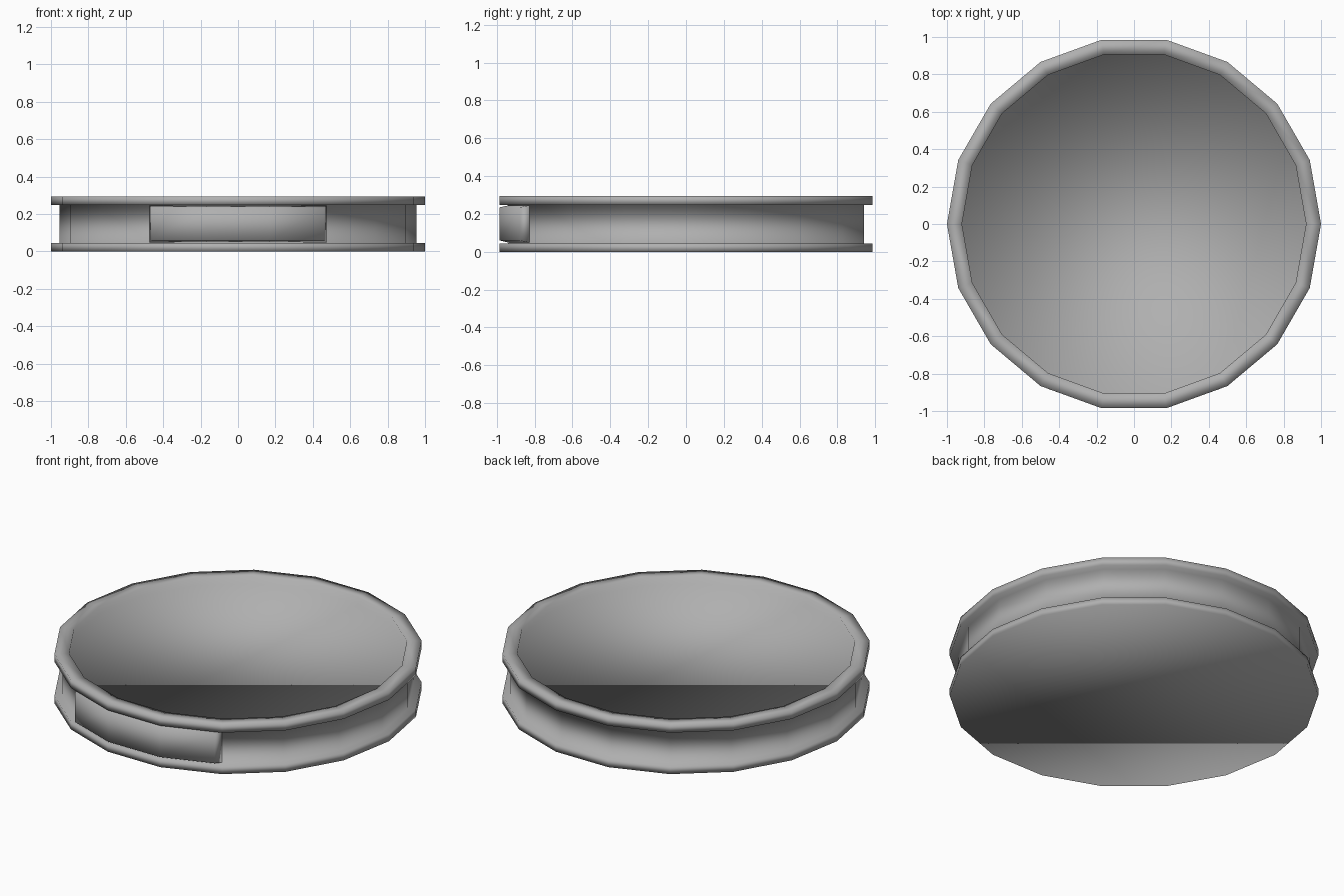
import bpy, bmesh
from math import cos, sin, radians

if "Cube" in bpy.data.objects:
    bpy.data.objects.remove(bpy.data.objects["Cube"])

SIDES = 18

grey = bpy.data.materials.new("dark_grey")
grey.diffuse_color = (0.43, 0.43, 0.43, 1.0)
grey.use_nodes = True
grey.node_tree.nodes["Principled BSDF"].inputs["Base Color"].default_value = grey.diffuse_color


def finish(name, bm):
    bmesh.ops.recalc_face_normals(bm, faces=bm.faces)
    mesh = bpy.data.meshes.new(name)
    bm.to_mesh(mesh)
    bm.free()
    for p in mesh.polygons:
        p.use_smooth = True
    mesh.materials.append(grey)
    obj = bpy.data.objects.new(name, mesh)
    bpy.context.collection.objects.link(obj)
    return obj


def bridge(bm, a, b):
    n = len(a)
    for i in range(n):
        j = (i + 1) % n
        bm.faces.new((a[i], a[j], b[j], b[i]))


# Disc body: flat base, grooved side wall, raised rim and shallow recessed top
profile = [(1.0, 0.0), (1.0, 0.045), (0.955, 0.045), (0.955, 0.248),
           (1.0, 0.248), (1.0, 0.295), (0.92, 0.295), (0.92, 0.25)]
bm = bmesh.new()
rings = []
for r, z in profile:
    rings.append([bm.verts.new((r * cos(radians(360 * i / SIDES)),
                                r * sin(radians(360 * i / SIDES)), z))
                  for i in range(SIDES)])
for lower, upper in zip(rings, rings[1:]):
    bridge(bm, lower, upper)
bm.faces.new(rings[0])
bm.faces.new(rings[-1])
finish("disc_body", bm)

# Raised front panel: a faceted block following the wall, tapering outwards
outer = [(-0.463, -0.88), (-0.17, -0.985), (0.17, -0.985), (0.463, -0.88)]
inner = [(-0.475, -0.825), (-0.165, -0.935), (0.165, -0.935), (0.475, -0.825)]
bm = bmesh.new()
sections = []
for (ox, oy), (ix, iy) in zip(outer, inner):
    sections.append([bm.verts.new(c) for c in
                     ((ox, oy, 0.06), (ox, oy, 0.235),
                      (ix, iy, 0.246), (ix, iy, 0.048))])
for a, b in zip(sections, sections[1:]):
    bridge(bm, a, b)
bm.faces.new(sections[0])
bm.faces.new(sections[-1])
finish("front_panel", bm)
